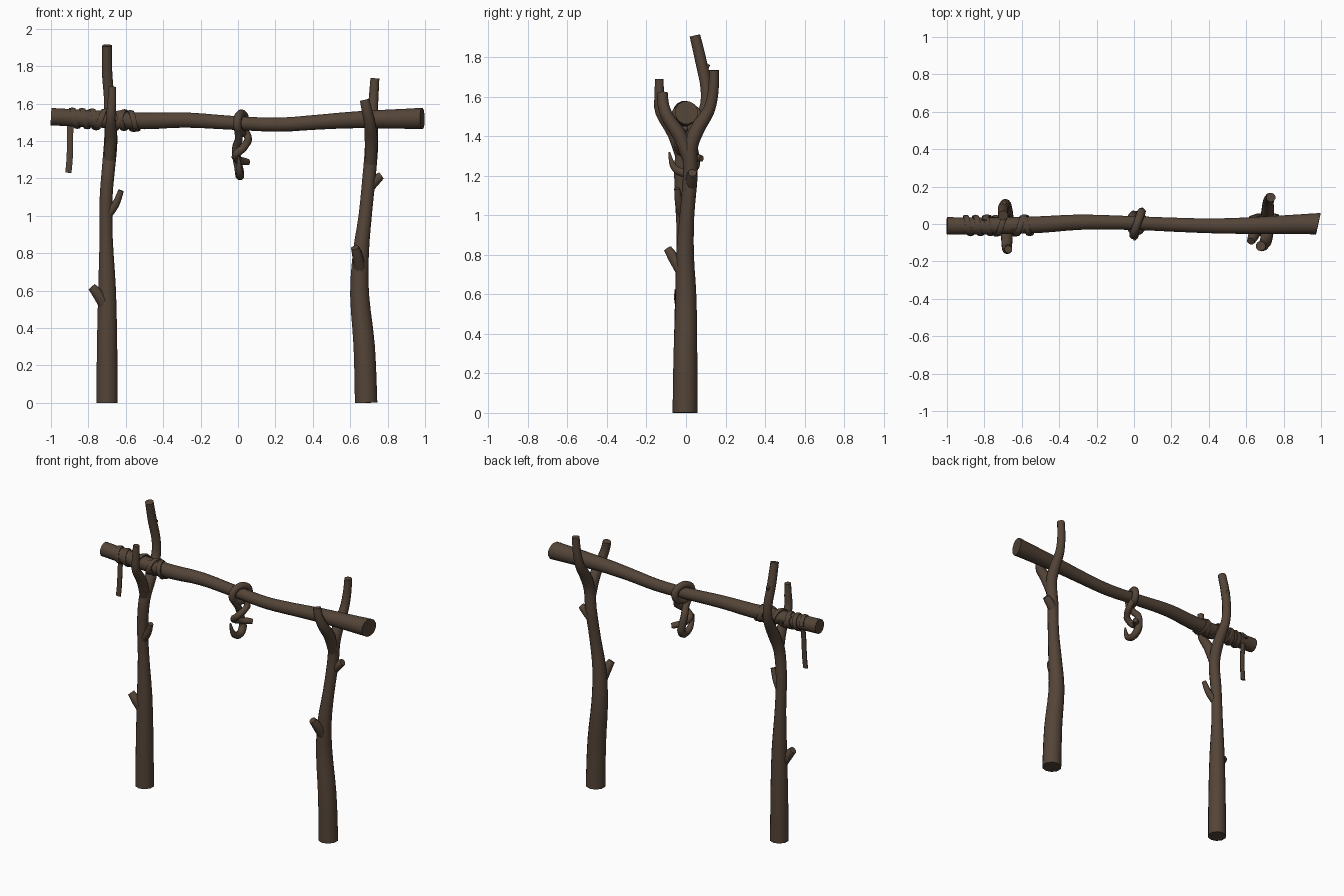
import bpy, bmesh, math
from mathutils import Vector

bark = bpy.data.materials.new("dark bark brown")
bark.diffuse_color = (0.088, 0.058, 0.039, 1)


def smooth_path(pts, n):
    """Catmull-Rom through (x, y, z, radius) points."""
    pts = [Vector(p) for p in pts]
    if n < 2:
        return pts
    out = []
    for i in range(len(pts) - 1):
        p0, p1, p2 = pts[max(i - 1, 0)], pts[i], pts[i + 1]
        p3 = pts[min(i + 2, len(pts) - 1)]
        for k in range(n):
            t = k / n
            out.append(0.5 * (2 * p1 + (p2 - p0) * t + (2 * p0 - 5 * p1 + 4 * p2 - p3) * t * t
                              + (3 * p1 - p0 - 3 * p2 + p3) * t ** 3))
    return out + [pts[-1]]


def tube(name, pts, ref=(1, 0, 0), sides=10, n=3, flat=1.0, closed=False):
    """Tapered tube; flat squashes it across the ref direction."""
    path = smooth_path(pts, n)
    ref = Vector(ref)
    bm = bmesh.new()
    rings = []
    m = len(path)
    for i, p in enumerate(path):
        if closed:
            t = path[(i + 1) % m].xyz - path[i - 1].xyz
        else:
            t = path[min(i + 1, m - 1)].xyz - path[max(i - 1, 0)].xyz
        t.normalize()
        u = (ref - t * ref.dot(t)).normalized()
        v = t.cross(u)
        rings.append([bm.verts.new(p.xyz + p.w * (math.cos(a) * u + flat * math.sin(a) * v))
                      for a in (2 * math.pi * (k + .5) / sides for k in range(sides))])
    for i in range(m if closed else m - 1):
        a, b = rings[i], rings[(i + 1) % m]
        for k in range(sides):
            j = (k + 1) % sides
            bm.faces.new((a[k], a[j], b[j], b[k]))
    if not closed:
        bm.faces.new(rings[0][::-1])
        bm.faces.new(rings[-1])
    bmesh.ops.recalc_face_normals(bm, faces=bm.faces)
    me = bpy.data.meshes.new(name)
    bm.to_mesh(me)
    bm.free()
    me.materials.append(bark)
    ob = bpy.data.objects.new(name, me)
    bpy.context.collection.objects.link(ob)
    bpy.context.view_layer.objects.active = ob
    ob.select_set(True)
    bpy.ops.object.shade_smooth_by_angle(angle=math.radians(50))
    ob.select_set(False)
    return ob


# left post: trunk runs into the tall back prong
tube("left_post", [(-.70, -.005, 0, .06), (-.70, -.005, .3, .057), (-.70, -.005, .6, .05),
                   (-.705, -.01, .88, .037), (-.705, -.02, 1.1, .036), (-.69, -.02, 1.28, .037),
                   (-.68, .03, 1.41, .037), (-.685, .095, 1.53, .031), (-.69, .103, 1.64, .029),
                   (-.70, .078, 1.77, .029), (-.70, .045, 1.91, .027)])
tube("left_front_prong", [(-.69, -.015, 1.27, .03), (-.68, -.06, 1.41, .033), (-.68, -.128, 1.52, .027),
                          (-.675, -.135, 1.6, .025), (-.672, -.135, 1.69, .021)])
tube("left_prong_bud", [(-.695, .08, 1.70, .018), (-.695, .112, 1.765, .012)], n=1, sides=8)
tube("left_low_stub", [(-.70, -.01, .50, .035), (-.745, -.03, .575, .032), (-.782, -.035, .62, .024)],
     (0, 1, 0), 8)
tube("left_high_stub", [(-.70, -.02, 1.0, .025), (-.655, -.035, 1.06, .022), (-.625, -.045, 1.135, .016)],
     (0, 1, 0), 8)

# right post: trunk runs into the back prong
tube("right_post", [(.685, -.005, 0, .063), (.675, -.003, .3, .06), (.65, 0, .58, .053),
                    (.657, -.005, .8, .045), (.68, .005, 1.0, .037), (.70, .022, 1.2, .037),
                    (.712, .022, 1.34, .037), (.715, .06, 1.44, .036), (.718, .115, 1.53, .03),
                    (.725, .138, 1.63, .027), (.732, .142, 1.735, .025)])
tube("right_front_prong", [(.708, .015, 1.28, .032), (.712, -.03, 1.4, .036), (.705, -.09, 1.49, .032),
                           (.69, -.115, 1.56, .029), (.677, -.118, 1.62, .027)])
tube("right_low_stub", [(.655, -.01, .70, .035), (.64, -.06, .78, .03), (.625, -.092, .83, .022)],
     (1, 0, 0), 8)
tube("right_high_stub", [(.70, .025, 1.15, .03), (.735, .03, 1.19, .03), (.767, .032, 1.215, .022)],
     (0, 1, 0), 8)

# crossbar lying in the two forks
bar = [(-1, -.01, 1.53, .048), (-.75, -.01, 1.517, .047), (-.5, -.003, 1.507, .046),
       (-.28, .01, 1.512, .042), (0, .005, 1.495, .038), (.22, -.004, 1.487, .039),
       (.42, -.01, 1.5, .041), (.65, -.008, 1.514, .047), (1, .002, 1.52, .059)]
crossbar = tube("crossbar", bar, (0, 1, 0), 12)
for v in crossbar.data.vertices:      # slanted sawn end
    if v.co.x > .99:
        v.co.x += (v.co.y - .06) * .25


def wrap(name, x0, x1, turns, phase, extra):
    """Flat vine strip wound round the left end of the crossbar."""
    n = int(abs(turns) * 14)
    pts = []
    for i in range(n + 1):
        f = i / n
        x = x0 + (x1 - x0) * f
        a = phase + 2 * math.pi * turns * f
        r = .047 + extra
        pts.append((x, -.008 + r * math.cos(a), 1.523 - (x + .9) * .045 + r * math.sin(a), .017))
    tube(name, pts, sides=6, n=1, flat=.45)


wrap("tight_wrap", -.90, -.74, 3, 0, .003)
wrap("slanted_wrap", -.80, -.55, -2.5, 1, .006)
wrap("inner_wrap", -.64, -.535, 1.5, 2, .003)
tube("hanging_strip", [(-.897, .02, 1.49, .018), (-.898, .012, 1.4, .018), (-.90, .01, 1.31, .018),
                       (-.907, .008, 1.23, .018)], flat=.45, sides=8)

# vine ring round the middle of the bar
ring = []
for i in range(20):
    a = 2 * math.pi * i / 20
    ring.append((.018 + .022 * math.cos(a), .003 + .062 * math.cos(a), 1.494 + .052 * math.sin(a), .023))
tube("vine_ring", ring, sides=8, n=1, closed=True)

# two twisted strands: one ends in a nub, the other in the hook
tube("twisted_strand", [(.035, .03, 1.455, .022), (.055, .02, 1.41, .021), (.03, -.035, 1.365, .022),
                        (-.012, -.03, 1.325, .022), (.0, .02, 1.30, .021), (.035, .06, 1.29, .02),
                        (.055, .078, 1.287, .016)], (0, 0, 1), 8, 4)
tube("hook", [(0, -.045, 1.46, .022), (.005, -.01, 1.41, .022), (-.01, .03, 1.36, .023),
              (-.005, .045, 1.30, .024), (.005, .045, 1.25, .025), (.01, .01, 1.217, .025),
              (.01, -.035, 1.222, .022), (.006, -.068, 1.255, .016), (.003, -.085, 1.32, .005)],
     (1, 0, 0), 8, 4)
